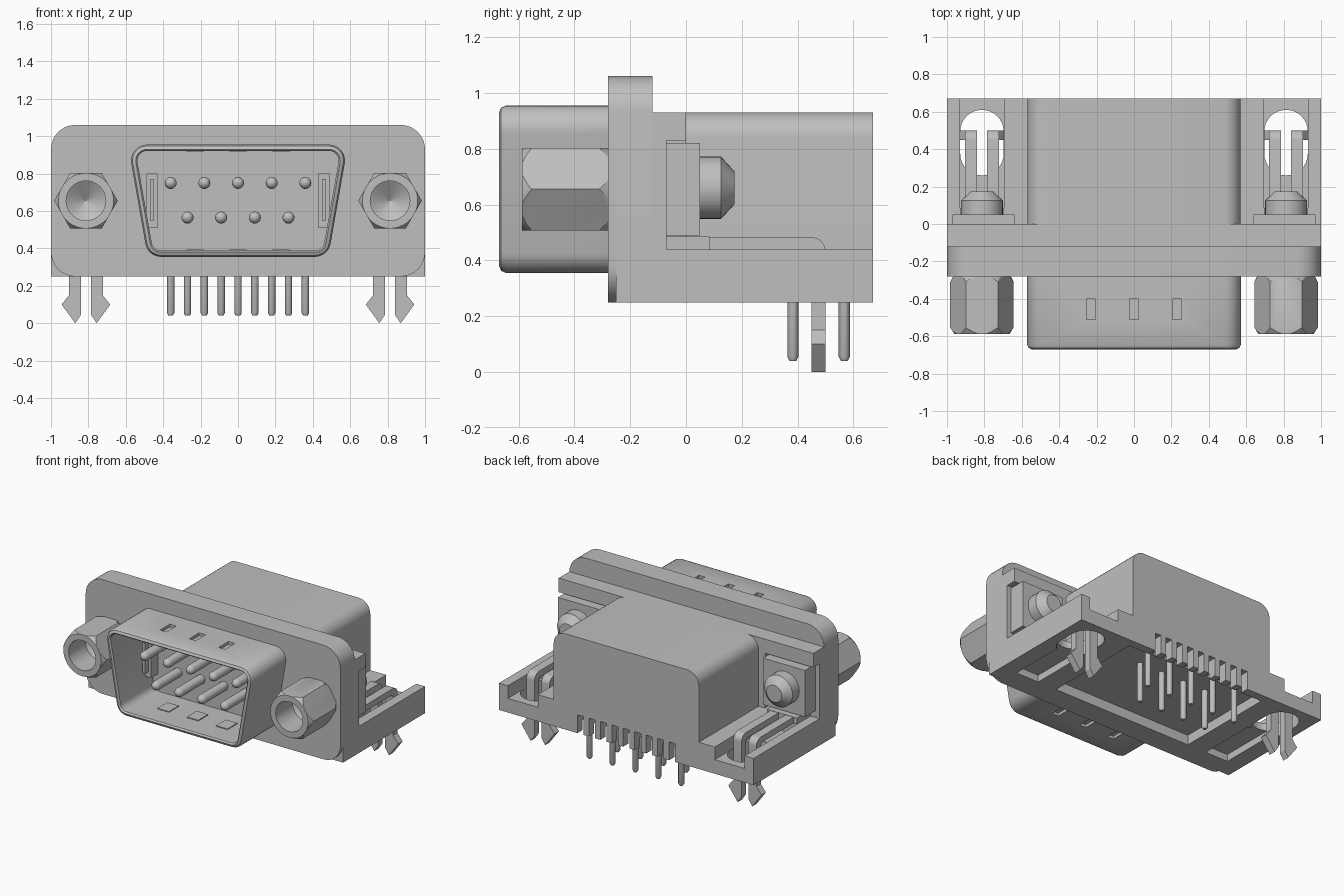
import bpy, bmesh, math
from mathutils import Vector

if "Cube" in bpy.data.objects:
    bpy.data.objects.remove(bpy.data.objects["Cube"])

grey = bpy.data.materials.new("plain_grey")
grey.use_nodes = True
COLOUR = (0.52, 0.52, 0.52, 1)
grey.diffuse_color = COLOUR
grey.node_tree.nodes["Principled BSDF"].inputs["Base Color"].default_value = COLOUR
parts = []


def loft(name, rings):
    """Closed solid through rings of equal point count."""
    bm = bmesh.new()
    rows = [[bm.verts.new(p) for p in ring] for ring in rings]
    n = len(rows[0])
    for a, b in zip(rows, rows[1:]):
        for i in range(n):
            j = (i + 1) % n
            bm.faces.new((a[i], a[j], b[j], b[i]))
    bm.faces.new(rows[0])
    bm.faces.new(rows[-1])
    bmesh.ops.recalc_face_normals(bm, faces=bm.faces)
    mesh = bpy.data.meshes.new(name)
    bm.to_mesh(mesh)
    bm.free()
    mesh.materials.append(grey)
    obj = bpy.data.objects.new(name, mesh)
    bpy.context.collection.objects.link(obj)
    parts.append(obj)
    return obj


def place(axis, u, v, w):
    return {"x": (w, u, v), "y": (u, w, v), "z": (u, v, w)}[axis]


def prism(name, profile, axis, w0, w1):
    return loft(name, [[place(axis, u, v, w) for u, v in profile] for w in (w0, w1)])


def box(name, x, y, z):
    return prism(name, [(x[0], y[0]), (x[1], y[0]), (x[1], y[1]), (x[0], y[1])], "z", *z)


def lathe(name, axis, centre, rows, n=32):
    """rows holds (radius, distance along the axis)."""
    def ring(r, w):
        return [place(axis, centre[0] + r * math.cos(math.tau * i / n),
                      centre[1] + r * math.sin(math.tau * i / n), w) for i in range(n)]
    return loft(name, [ring(r, w) for r, w in rows])


def rounded(corners, steps=8):
    """corners holds (u, v, radius); returns the filleted outline."""
    out = []
    for i, (u, v, r) in enumerate(corners):
        p = Vector((u, v))
        a = (Vector(corners[i - 1][:2]) - p).normalized()
        b = (Vector(corners[(i + 1) % len(corners)][:2]) - p).normalized()
        if r == 0:
            out.append((u, v))
            continue
        half = math.acos(a.dot(b)) / 2
        c = p + (a + b).normalized() * r / math.sin(half)
        s, e = [p + d * r / math.tan(half) - c for d in (a, b)]
        start = math.atan2(s.y, s.x)
        sweep = (math.atan2(e.y, e.x) - start + math.pi) % math.tau - math.pi
        for k in range(steps + 1):
            t = start + sweep * k / steps
            out.append((c.x + r * math.cos(t), c.y + r * math.sin(t)))
    return out


def boolean(obj, cutter, operation="DIFFERENCE"):
    mod = obj.modifiers.new("cut", "BOOLEAN")
    mod.operation, mod.solver, mod.object = operation, "EXACT", cutter
    bpy.context.view_layer.objects.active = obj
    bpy.ops.object.modifier_apply(modifier="cut")
    parts.remove(cutter)
    bpy.data.objects.remove(cutter)


# Front flange: rounded face plate, then a thicker part with square lower corners
R = 0.13
for name, low, y0, y1 in (("flange_face", R, -0.28, -0.25), ("flange_body", 0, -0.25, -0.12)):
    prism(name, rounded([(-1, 0.25, low), (1, 0.25, low), (1, 1.06, R), (-1, 1.06, R)]), "y", y0, y1)

# Rear housing block and hood
block = box("rear_block", (-1, 1), (-0.12, 0), (0.25, 0.93))
hood = prism("rear_hood", rounded([(-0.57, 0.25, 0), (0.57, 0.25, 0),
                                   (0.57, 0.93, 0.09), (-0.57, 0.93, 0.09)]), "y", 0, 0.67)
for obj in (block, hood):
    boolean(obj, box("cutter", (-0.55, 0.55), (-0.2, 0.61), (0.1, 0.32)))
pin_x = [0.09 * i for i in range(-4, 5)]
for x in pin_x:
    boolean(hood, box("cutter", (x - 0.024, x + 0.024), (0.53, 0.8), (0.2, 0.38)))


# D-shaped metal shell with rounded lip
def d_ring(inset, y):
    def half(z):
        return 0.575 + 0.176 * (z - 0.88) - 1.015 * inset
    z0, z1, r = 0.355 + inset, 0.955 - inset, 0.085 - inset
    a, b = half(z0), half(z1)
    return [(u, y, v) for u, v in rounded([(-a, z0, r), (a, z0, r), (b, z1, r), (-b, z1, r)])]


shell = loft("d_shell", [d_ring(i, y) for i, y in (
    (0, -0.2), (0, -0.645), (0.008, -0.662), (0.025, -0.67), (0.034, -0.66), (0.034, -0.285))])
for x in (-0.23, 0, 0.23):
    for z, bump in ((0.955, 0.915), (0.355, 0.382)):
        boolean(shell, box("cutter", (x - 0.025, x + 0.025), (-0.51, -0.4), (z - 0.02, z + 0.02)))
        box("shell_dimple", (x - 0.045, x + 0.045), (-0.51, -0.4), (bump, bump + 0.013))

# Contact pins and solder tails
for i, x in enumerate(pin_x):
    upper = i % 2 == 0
    r = 0.032
    tip = [(r * math.cos(t), -0.53 - r * math.sin(t)) for t in (0, 0.4, 0.8, 1.2, 1.54)]
    lathe("contact_pin", "y", (x, 0.75 if upper else 0.565), [(r, -0.25)] + tip, 20)
    lathe("solder_tail", "z", (x, 0.567 if upper else 0.383),
          [(0.012, 0.04), (0.02, 0.055), (0.02, 0.4)], 12)

for s in (-1, 1):
    def side_x(a, b):
        return sorted((s * a, s * b))

    cx = s * 0.813

    # Mounting ear with channel, slot and underside recess
    ear = box("mounting_ear", side_x(0.57, 1), (0, 0.67), (0.25, 0.44))
    boolean(ear, box("cutter", side_x(0.695, 0.93), (0.06, 0.8), (0.35, 0.6)))
    boolean(ear, prism("cutter", rounded([(cx - 0.116, 0.26, 0.115), (cx + 0.116, 0.26, 0.115),
                                          (cx + 0.116, 0.61, 0.115), (cx - 0.116, 0.61, 0.115)]),
                       "z", 0.1, 0.6))
    boolean(ear, box("cutter", side_x(0.7, 0.88), (-0.05, 0.3), (0.2, 0.3)))
    boolean(block, box("cutter", side_x(0.7, 0.88), (-0.2, 0.1), (0.2, 0.3)))

    # Bracket plate in its side pocket, with the round rivet boss
    boolean(block, box("cutter", side_x(0.62, 1.1), (-0.07, 0.1), (0.44, 0.83)))
    box("bracket_plate", side_x(0.64, 0.97), (-0.07, 0.05), (0.49, 0.82))
    box("bracket_foot", side_x(0.695, 0.93), (-0.07, 0.085), (0.44, 0.485))
    lathe("rivet_boss", "y", (cx, 0.66), [(0.112, 0), (0.112, 0.125), (0.06, 0.173)])

    # Board lock: two bent arms with barbed prongs
    for m in (-1, 1):
        arm = rounded([(0.05, 0.44, 0), (0.45, 0.44, 0.02), (0.45, 0.23, 0),
                       (0.5, 0.23, 0), (0.5, 0.483, 0.05), (0.05, 0.483, 0)])
        prism("board_lock_arm", arm, "x", *sorted((cx + m * 0.027, cx + m * 0.09)))
        prong = [(0.027, 0.25), (0.09, 0.25), (0.09, 0.15), (0.13, 0.1), (0.057, 0), (0.027, 0.045)]
        prism("board_lock_prong", [(cx + m * u, v) for u, v in prong], "y", 0.45, 0.5)

    # Hexagonal jack post with chamfered ends and a conical bore
    centre = (cx, 0.655)
    post = lathe("jack_post", "y", centre, [(0.17, -0.587), (0.17, -0.27)], 6)
    boolean(post, lathe("cutter", "y", centre, [(0.148, -0.587), (0.172, -0.55),
                                                (0.172, -0.315), (0.15, -0.27)], 48), "INTERSECT")
    boolean(post, lathe("cutter", "y", centre, [(0.106, -0.7), (0.106, -0.4), (0.001, -0.33)]))

    # Grounding tabs inside the shell
    box("grounding_tab", side_x(0.43, 0.49), (-0.36, -0.27), (0.51, 0.8))
    box("grounding_tab_rib", side_x(0.45, 0.47), (-0.4, -0.35), (0.55, 0.77))

# Smooth the curved surfaces, keep the edges sharp
bpy.ops.object.select_all(action="DESELECT")
for obj in parts:
    obj.select_set(True)
bpy.context.view_layer.objects.active = parts[0]
bpy.ops.object.shade_smooth_by_angle(angle=math.radians(30))
